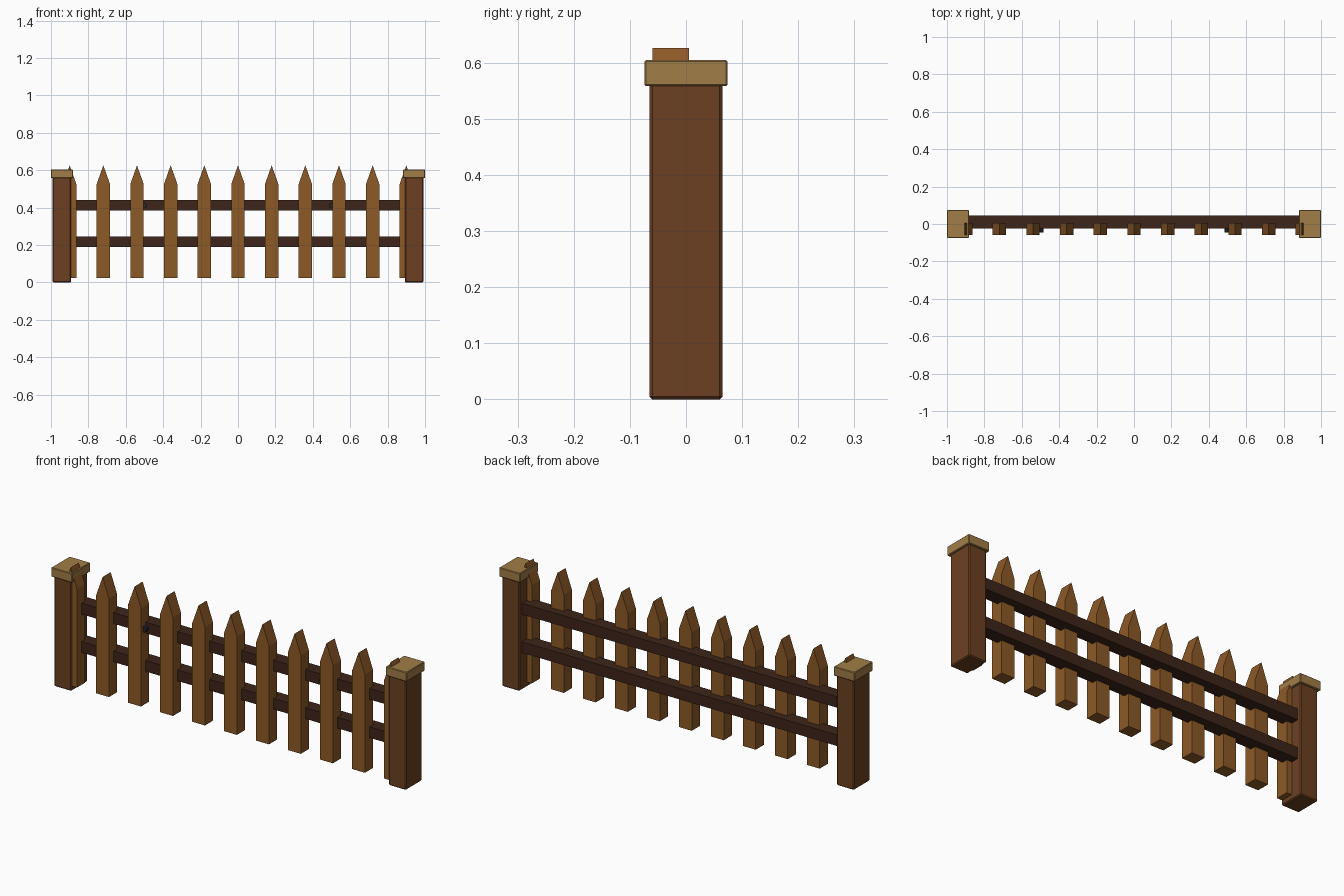
import bpy, bmesh

if "Cube" in bpy.data.objects:
    bpy.data.objects.remove(bpy.data.objects["Cube"])


def material(name, hex_code):
    m = bpy.data.materials.new(name)
    rgb = [int(hex_code[i:i + 2], 16) / 255 for i in (0, 2, 4)]
    m.diffuse_color = [c ** 2.2 for c in rgb] + [1]
    m.use_nodes = True
    m.node_tree.nodes["Principled BSDF"].inputs["Base Color"].default_value = m.diffuse_color
    return m


POST = material("post_wood", "6b4226")
CAP = material("cap_wood", "a07c48")
PICKET = material("picket_wood", "8c5a2b")
RAIL = material("rail_wood", "40291f")
IRON = material("iron", "2a2c33")


def extrude_profile(name, pts, y0, y1, mat, bevel=0.0):
    """Extrude an x/z outline from y0 to y1."""
    bm = bmesh.new()
    face = bm.faces.new([bm.verts.new((x, y0, z)) for x, z in pts])
    new = bmesh.ops.extrude_face_region(bm, geom=[face])["geom"]
    verts = [v for v in new if isinstance(v, bmesh.types.BMVert)]
    bmesh.ops.translate(bm, verts=verts, vec=(0, y1 - y0, 0))
    bmesh.ops.recalc_face_normals(bm, faces=bm.faces)
    me = bpy.data.meshes.new(name)
    bm.to_mesh(me)
    bm.free()
    me.materials.append(mat)
    ob = bpy.data.objects.new(name, me)
    bpy.context.collection.objects.link(ob)
    if bevel:
        mod = ob.modifiers.new("bevel", "BEVEL")
        mod.width, mod.segments = bevel, 1
    return ob


def box(name, x0, x1, y0, y1, z0, z1, mat, bevel=0.0):
    return extrude_profile(name, [(x0, z0), (x1, z0), (x1, z1), (x0, z1)], y0, y1, mat, bevel)


# End posts with overhanging caps, and rail bolts
for side, s in (("left", -1), ("right", 1)):
    c = s * 0.9415
    box(f"post_{side}", c - 0.049, c + 0.049, -0.065, 0.065, 0, 0.565, POST, 0.005)
    box(f"post_cap_{side}", c - 0.0585, c + 0.0585, -0.074, 0.074, 0.558, 0.605, CAP, 0.003)
    bpy.ops.mesh.primitive_cylinder_add(vertices=8, radius=0.015, depth=0.024,
                                        location=(s * 0.5, -0.033, 0.412),
                                        rotation=(1.5708, 0, 0))
    bolt = bpy.context.object
    bolt.name = f"bolt_{side}"
    bolt.data.materials.append(IRON)

# Horizontal rails
for name, z in (("lower_rail", 0.217), ("upper_rail", 0.412)):
    box(name, -0.9, 0.9, -0.023, 0.045, z - 0.028, z + 0.028, RAIL)

# Pointed pickets
for i in range(11):
    x, w = -0.9 + 0.18 * i, 0.036
    outline = [(x - w, 0.025), (x + w, 0.025), (x + w, 0.525), (x, 0.626), (x - w, 0.525)]
    extrude_profile(f"picket_{i + 1}", outline, -0.06, 0.005, PICKET)
